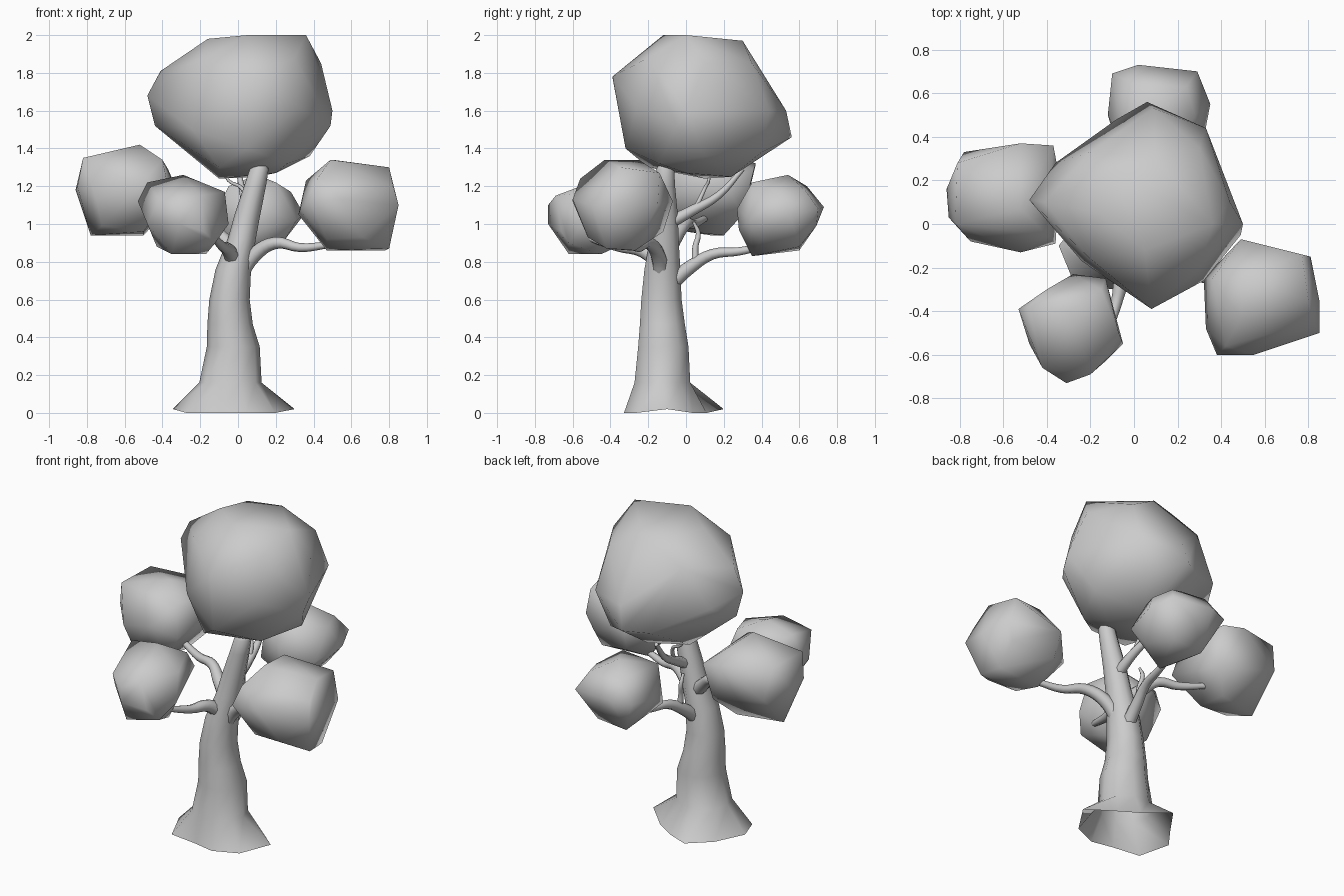
import bpy, bmesh
from math import cos, sin, tau, radians


def finish(name, bm, angle=85):
    bmesh.ops.recalc_face_normals(bm, faces=bm.faces[:])
    me = bpy.data.meshes.new(name)
    bm.to_mesh(me)
    bm.free()
    for p in me.polygons:
        p.use_smooth = True
    me.set_sharp_from_angle(angle=radians(angle))
    ob = bpy.data.objects.new(name, me)
    bpy.context.collection.objects.link(ob)
    return ob


def foliage(name, pts):
    """Faceted leaf clump: convex hull around a few corner points."""
    bm = bmesh.new()
    for p in pts:
        bm.verts.new(p)
    res = bmesh.ops.convex_hull(bm, input=bm.verts[:])
    loose = {g for g in res["geom_interior"] + res["geom_unused"]
             if isinstance(g, bmesh.types.BMVert)}
    bmesh.ops.delete(bm, geom=list(loose), context='VERTS')
    return finish(name, bm)


def branch(name, pts):
    """Tapered round branch along (x, y, z, radius) points."""
    cu = bpy.data.curves.new(name, 'CURVE')
    cu.dimensions = '3D'
    cu.bevel_depth = 1.0
    cu.bevel_resolution = 2
    cu.resolution_u = 4
    cu.use_fill_caps = True
    sp = cu.splines.new('BEZIER')
    sp.bezier_points.add(len(pts) - 1)
    for bp, (x, y, z, r) in zip(sp.bezier_points, pts):
        bp.co = (x, y, z)
        bp.radius = r
        bp.handle_left_type = bp.handle_right_type = 'AUTO'
    ob = bpy.data.objects.new(name, cu)
    bpy.context.collection.objects.link(ob)


# trunk: open irregular root ring lofted up into leaning rings (cx, cy, z, rx, ry)
N = 10
root = [.33, .23, .22, .315, .25, .315, .30, .21, .24, .28]
rings = [(-.04, -.125, .16, .165, .155), (-.025, -.12, .35, .14, .14),
         (-.042, -.125, .47, .12, .125), (-.045, -.13, .6, .107, .112),
         (-.025, -.125, .76, .094, .1), (.02, -.115, .92, .074, .08),
         (.05, -.11, 1.05, .068, .07), (.09, -.11, 1.2, .058, .055),
         (.112, -.11, 1.29, .05, .05), (.118, -.11, 1.325, .028, .028)]
bm = bmesh.new()
loops = [[bm.verts.new((-.03 + r * cos(tau * i / N), -.1 + r * sin(tau * i / N),
                        .02 if i in (0, 3, 5) else 0)) for i, r in enumerate(root)]]
for cx, cy, z, rx, ry in rings:
    loops.append([bm.verts.new((cx + rx * cos(tau * i / N), cy + ry * sin(tau * i / N), z))
                  for i in range(N)])
for a, b in zip(loops, loops[1:]):
    for i in range(N):
        j = (i + 1) % N
        bm.faces.new((a[i], a[j], b[j], b[i]))
bm.faces.new(loops[-1])
finish("trunk", bm)

# branches
branch("right_branch", [(.0, -.13, .72, .045), (.09, -.15, .84, .04), (.2, -.2, .9, .032),
                        (.33, -.25, .875, .024), (.48, -.3, .89, .018)])
branch("front_branch", [(-.01, -.13, .78, .045), (-.05, -.23, .86, .038),
                        (-.08, -.36, .88, .026), (-.13, -.52, .93, .018)])
branch("left_branch", [(.0, -.1, .84, .045), (-.1, -.05, .94, .038), (-.18, .0, 1.0, .03),
                       (-.3, .04, 1.0, .025), (-.45, .1, 1.03, .018)])
branch("back_branch", [(-.02, -.1, .67, .045), (.0, .02, .77, .036), (.03, .14, .84, .028),
                       (.06, .28, .855, .022), (.08, .4, .88, .018)])
branch("back_twig", [(.01, .05, .79, .02), (.0, .05, .88, .016), (-.01, .065, .95, .013),
                     (-.01, .04, 1.01, .008)])
branch("crown_branch", [(.05, -.1, 1.0, .035), (.05, .03, 1.07, .028), (.03, .17, 1.15, .02),
                        (.0, .3, 1.29, .012)])
branch("crown_twig", [(.05, .05, 1.08, .014), (.02, .1, 1.19, .01), (-.05, .12, 1.23, .008),
                      (-.09, .13, 1.32, .005)])

# foliage clumps
foliage("crown_foliage", [
    (-.48, .11, 1.68), (-.44, .12, 1.52), (-.41, .1, 1.81), (.08, -.39, 1.78),
    (.05, -.32, 1.4), (.06, .56, 1.46), (.09, .53, 1.6), (.5, .0, 1.6), (.38, .1, 1.36),
    (.44, .1, 1.85), (.36, .0, 2.0), (-.16, .05, 1.98), (.1, .3, 1.97), (.05, -.12, 2.0),
    (.33, .44, 1.6), (.32, -.26, 1.62), (-.24, -.17, 1.5), (-.36, .28, 1.6),
    (-.08, .48, 1.45), (-.1, .1, 1.24), (.1, .24, 1.25), (.2, .0, 1.27), (-.1, -.2, 1.3),
    (-.2, -.16, 1.86), (.3, -.2, 1.88), (.3, .35, 1.85), (.25, .4, 1.38),
    (-.1, .24, 1.97), (-.2, .33, 1.84), (.26, -.14, 1.32), (.49, -.05, 1.52)])
foliage("left_foliage", [
    (-.81, .28, 1.35), (-.82, .0, 1.35), (-.52, .07, 1.42), (-.52, .37, 1.32),
    (-.37, .36, 1.29), (-.4, -.05, 1.34), (-.34, .2, 1.22), (-.86, .16, 1.18),
    (-.52, -.13, 1.2), (-.75, -.08, 1.13), (-.78, .13, .94), (-.5, .2, .94),
    (-.5, .0, .96), (-.78, .33, 1.15), (-.4, .3, 1.05), (-.36, -.09, 1.15),
    (-.85, .03, 1.2), (-.72, -.03, .99)])
foliage("front_foliage", [
    (-.29, -.4, 1.26), (-.48, -.38, 1.22), (-.53, -.39, 1.12), (-.48, -.55, 1.0),
    (-.43, -.4, .88), (-.35, -.62, .84), (-.17, -.45, .84), (-.05, -.55, 1.0),
    (-.07, -.5, 1.17), (-.13, -.25, 1.1), (-.28, -.23, 1.05), (-.31, -.73, 1.1),
    (-.2, -.69, 1.15), (-.42, -.66, 1.13), (-.12, -.62, .9), (-.15, -.3, 1.2),
    (-.31, -.73, 1.0), (-.18, -.66, .96), (-.4, -.3, 1.15), (-.25, -.32, .9)])
foliage("right_foliage", [
    (.49, -.43, 1.34), (.5, -.25, 1.34), (.8, -.35, 1.3), (.77, -.14, 1.27),
    (.49, -.07, 1.12), (.81, -.15, 1.1), (.85, -.35, 1.1), (.85, -.5, 1.1), (.8, -.42, .87),
    (.78, -.27, .86), (.47, -.3, .86), (.47, -.5, .92), (.38, -.6, 1.12), (.55, -.6, 1.13),
    (.42, -.56, 1.24), (.33, -.48, 1.08), (.32, -.25, 1.05), (.36, -.25, 1.23),
    (.5, -.12, .96), (.82, -.45, 1.2), (.66, -.52, .93), (.77, -.17, 1.0)])
foliage("back_foliage", [
    (.1, .54, 1.26), (.2, .35, 1.22), (-.05, .35, 1.2), (.28, .5, 1.17), (.35, .55, 1.05),
    (.29, .7, 1.08), (.02, .73, 1.09), (-.1, .69, 1.08), (-.12, .5, 1.05), (.31, .34, 1.02),
    (.1, .27, 1.08), (-.07, .33, .95), (.2, .6, .88), (.0, .6, .86), (.1, .35, .83),
    (.0, .64, 1.2), (.12, .69, .99), (.24, .63, 1.18), (.25, .4, .92), (.1, .28, .97)])
